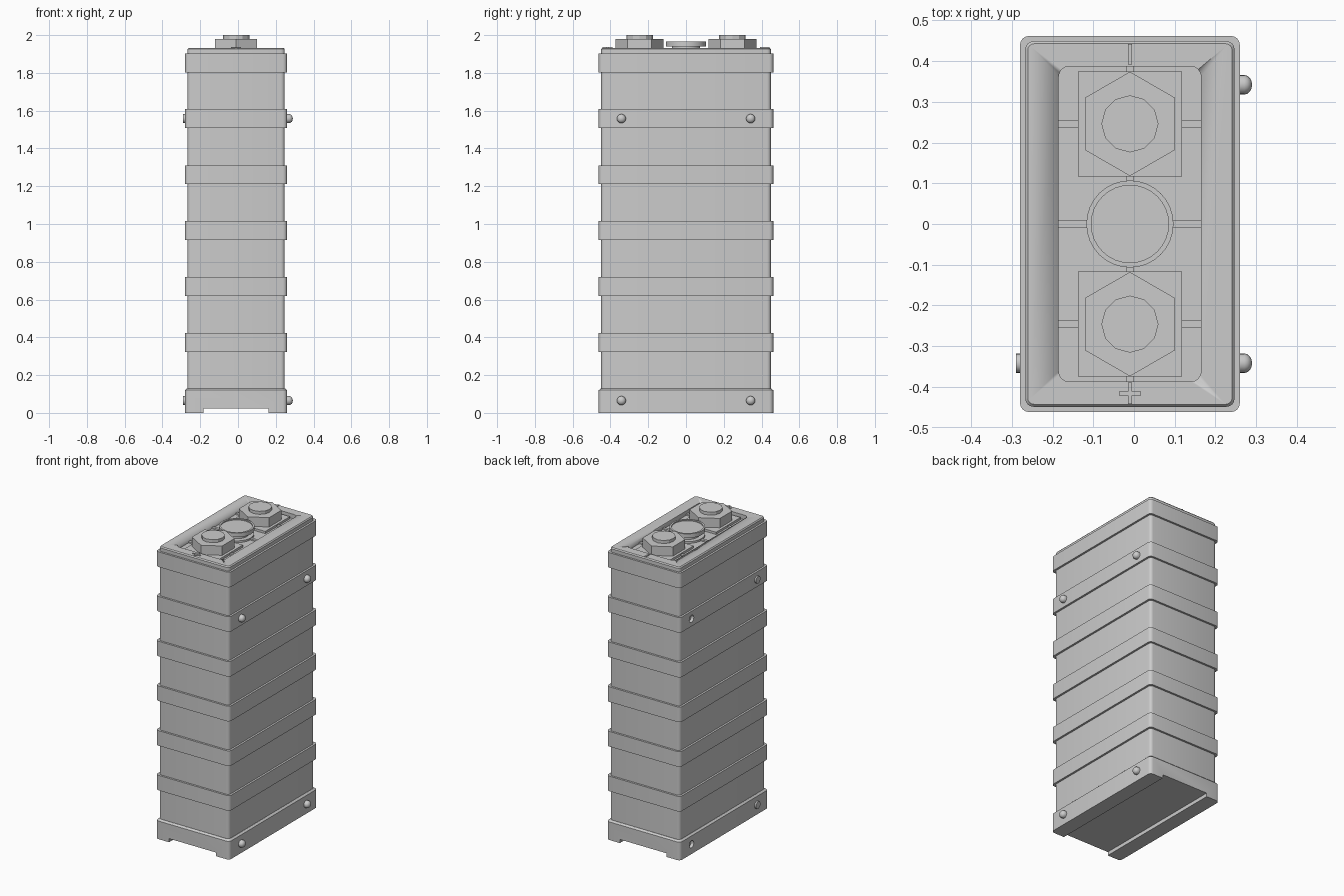
import bpy, bmesh, math
from mathutils import Matrix

if "Cube" in bpy.data.objects:
    bpy.data.objects.remove(bpy.data.objects["Cube"])

CX = -0.01  # the case is slightly off-centre because of the side studs


def loft(name, sections, matrix=None, smooth=False):
    """Join matching closed outlines with quads and cap both ends."""
    bm = bmesh.new()
    rings = [[bm.verts.new(p) for p in s] for s in sections]
    n = len(rings[0])
    for a, b in zip(rings, rings[1:]):
        for i in range(n):
            j = (i + 1) % n
            bm.faces.new((a[i], a[j], b[j], b[i]))
    bm.faces.new(rings[0][::-1])
    bm.faces.new(rings[-1])
    bmesh.ops.recalc_face_normals(bm, faces=bm.faces)
    if matrix:
        bm.transform(matrix)
    me = bpy.data.meshes.new(name)
    bm.to_mesh(me)
    bm.free()
    ob = bpy.data.objects.new(name, me)
    bpy.context.collection.objects.link(ob)
    if smooth:
        activate(ob)
        bpy.ops.object.shade_smooth_by_angle(angle=math.radians(35))
    return ob


def activate(ob):
    bpy.ops.object.select_all(action='DESELECT')
    ob.select_set(True)
    bpy.context.view_layer.objects.active = ob


def rounded(hx, hy, r, z, cx=CX, cy=0.0, seg=4):
    pts = []
    for k, (sx, sy) in enumerate(((1, 1), (-1, 1), (-1, -1), (1, -1))):
        for i in range(seg + 1):
            a = math.pi / 2 * (k + i / seg)
            pts.append((cx + sx * (hx - r) + r * math.cos(a),
                        cy + sy * (hy - r) + r * math.sin(a), z))
    return pts


def slab(name, hx, hy, r, z0, z1):
    return loft(name, [rounded(hx, hy, r, z0), rounded(hx, hy, r, z1)], smooth=True)


def box(name, x0, x1, y0, y1, z0, z1):
    return loft(name, [[(x0, y0, z), (x1, y0, z), (x1, y1, z), (x0, y1, z)] for z in (z0, z1)])


def turned(name, profile, n, matrix, start=0.0, smooth=False):
    """Stack of n-sided rings given as (radius, height)."""
    return loft(name, [[(r * math.cos(start + 2 * math.pi * i / n),
                         r * math.sin(start + 2 * math.pi * i / n), h) for i in range(n)]
                       for r, h in profile], matrix, smooth)


def cut(ob, cutters):
    activate(ob)
    for c in cutters:
        m = ob.modifiers.new("cut", 'BOOLEAN')
        m.operation = 'DIFFERENCE'
        m.solver = 'EXACT'
        m.object = c
        bpy.ops.object.modifier_apply(modifier=m.name)


# Main case with a chamfered top edge
case = loft("case", [rounded(.257, .449, .02, .03), rounded(.257, .449, .02, 1.926),
                     rounded(.251, .443, .016, 1.933)], smooth=True)

# Base shoe with a thin sloped shoulder
base = loft("base", [rounded(.27, .462, .022, 0), rounded(.27, .462, .022, .12),
                     rounded(.259, .451, .02, .13)], smooth=True)

# Reinforcing bands
bands = [slab("band_%d" % (i + 1), .27, .462, .022, z, z + .1)
         for i, z in enumerate((.323, .619, .915, 1.211, 1.508, 1.803))]

# Cutters: top tray, floor channel, side sockets
tray = slab("tray_cutter", .175, .387, .025, 1.893, 2.1)
channel = box("channel_cutter", -.182, .162, -.6, .6, -.1, .024)
TO_RIGHT = Matrix.Rotation(math.pi / 2, 4, 'Y')
STUD_Z = (.065, 1.558)
sockets = [turned("socket_cutter", [(.024, -.05), (.024, .04)], 16,
                  Matrix.Translation((-.30, .342, z)) @ TO_RIGHT) for z in STUD_Z]
cut(case, [tray] + sockets)
cut(base, [channel, sockets[0]])
cut(bands[4], [sockets[1]])
for c in [tray, channel] + sockets:
    bpy.data.objects.remove(c)

# Side studs: domed on the right, flat pegs on the left
dome = [(.024, .0), (.024, .021)] + [
    (.024 * math.cos(t), .021 + .019 * math.sin(t)) for t in (.4, .8, 1.15, 1.45)]
for z in STUD_Z:
    for y in (-.342, .342):
        turned("stud", dome, 16, Matrix.Translation((.25, y, z)) @ TO_RIGHT, smooth=True)
    turned("peg", [(.024, 0), (.024, .03)], 16,
           Matrix.Translation((-.29, -.342, z)) @ TO_RIGHT, smooth=True)

# Terminals: square pad, hex nut, bolt end, side ribs
for s in (-1, 1):
    y = s * .246
    box("terminal_pad", CX - .128, CX + .128, y - .129, y + .129, 1.885, 1.918)
    at = Matrix.Translation((CX, y, 0))
    turned("terminal_nut", [(.128, 1.91), (.128, 1.98)], 6, at, start=math.pi / 2)
    turned("terminal_bolt", [(.07, 1.97), (.07, 2.0)], 12, at)
    for sx in (-1, 1):
        xs = sorted((CX + sx * .12, CX + sx * .178))
        box("tray_rib", *xs, y - .009, y + .009, 1.885, 1.912)
    ys = sorted((s * .37, s * .39))
    box("tray_end_rib", CX - .009, CX + .009, *ys, 1.885, 1.912)

# Ribs around the filler cap
box("tray_cross_rib", CX - .178, CX + .178, -.009, .009, 1.885, 1.912)
box("tray_long_rib", CX - .009, CX + .009, -.12, .12, 1.885, 1.912)

# Filler cap with a narrow neck and a shallow dished top
turned("filler_cap", [(.105, 1.885), (.105, 1.915), (.075, 1.915), (.075, 1.94), (.107, 1.94),
                      (.107, 1.967), (.095, 1.967), (.095, 1.96)], 32,
       Matrix.Translation((CX, 0, 0)), smooth=True)

# Raised polarity marks
box("minus_mark", CX - .005, CX + .005, .392, .442, 1.925, 1.938)
box("plus_mark_long", CX - .005, CX + .005, -.442, -.389, 1.925, 1.938)
for sx in (-1, 1):
    xs = sorted((CX + sx * .005, CX + sx * .027))
    box("plus_mark_arm", *xs, -.421, -.411, 1.925, 1.938)
